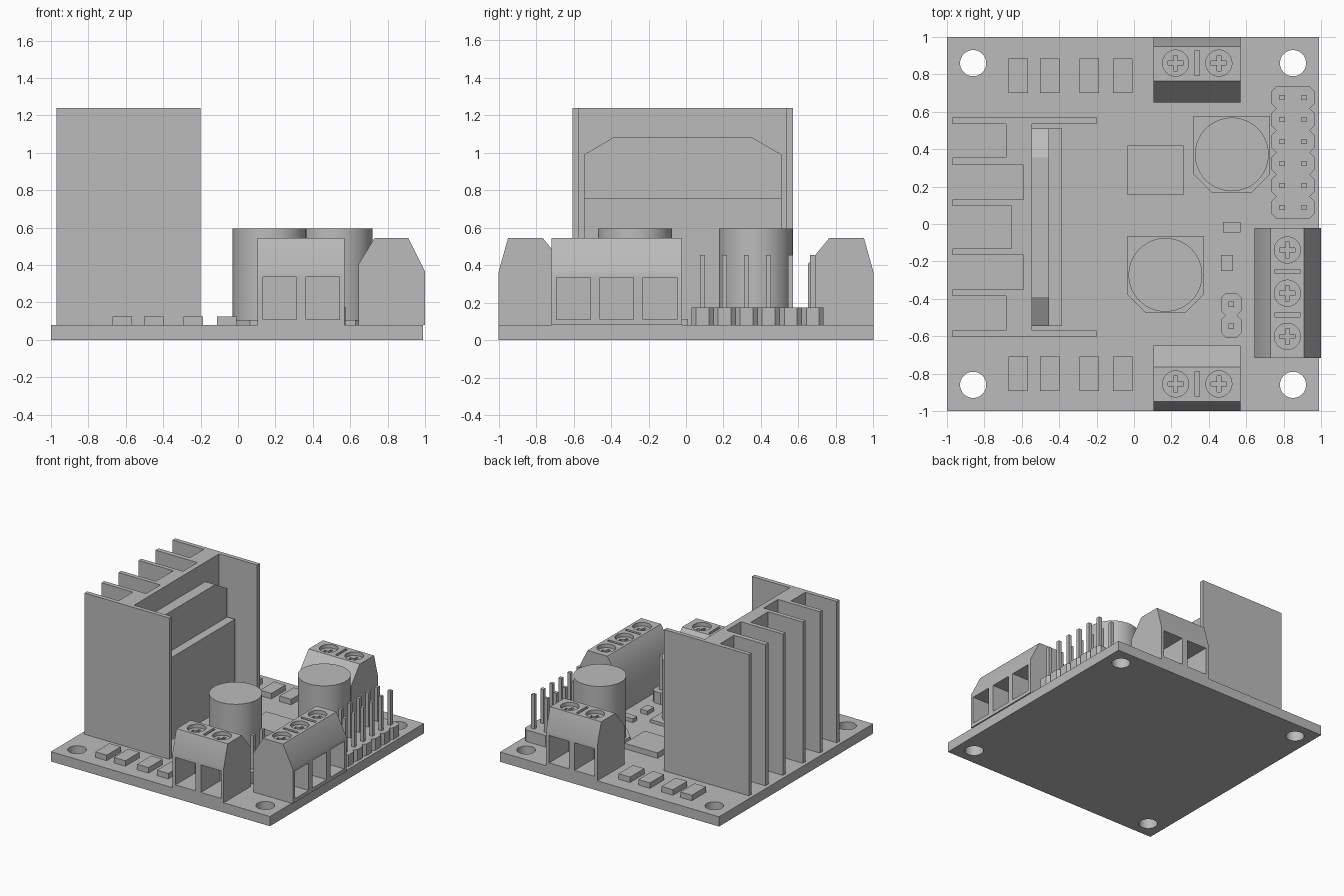
import bpy, bmesh
from math import sin, cos, pi, radians
from mathutils import Matrix, Vector

if "Cube" in bpy.data.objects:
    bpy.data.objects.remove(bpy.data.objects["Cube"], do_unlink=True)

TOP = 0.08  # upper face of the board
grey = bpy.data.materials.new("plain grey")
grey.use_nodes = True
grey.diffuse_color = (0.5, 0.5, 0.5, 1)
grey.node_tree.nodes["Principled BSDF"].inputs["Base Color"].default_value = (0.5, 0.5, 0.5, 1)

# Takes a (y, z) profile and extrudes it along x
ALONG_X = Matrix(((0, 0, 1, 0), (1, 0, 0, 0), (0, 1, 0, 0), (0, 0, 0, 1)))


def prism(bm, pts, lo, hi, m=Matrix()):
    a = [bm.verts.new(m @ Vector((x, y, lo))) for x, y in pts]
    b = [bm.verts.new(m @ Vector((x, y, hi))) for x, y in pts]
    bm.faces.new(a[::-1])
    bm.faces.new(b)
    n = len(pts)
    for i in range(n):
        j = (i + 1) % n
        bm.faces.new((a[i], a[j], b[j], b[i]))


def rect(x0, x1, y0, y1):
    return [(x0, y0), (x1, y0), (x1, y1), (x0, y1)]


def circle(x, y, r, n=40):
    return [(x + r * cos(2 * pi * i / n), y + r * sin(2 * pi * i / n)) for i in range(n)]


def cross(x, y, r, w):
    quarter = [(r, -w), (r, w), (w, w)]
    pts = []
    for k in range(4):
        c, s = round(cos(k * pi / 2)), round(sin(k * pi / 2))
        pts += [(x + c * p - s * q, y + s * p + c * q) for p, q in quarter]
    return pts


def make(name, bm):
    bmesh.ops.recalc_face_normals(bm, faces=bm.faces)
    me = bpy.data.meshes.new(name)
    bm.to_mesh(me)
    bm.free()
    me.materials.append(grey)
    ob = bpy.data.objects.new(name, me)
    bpy.context.collection.objects.link(ob)
    return ob


def solid(name, pts, lo, hi, m=Matrix()):
    bm = bmesh.new()
    prism(bm, pts, lo, hi, m)
    return make(name, bm)


def activate(ob):
    bpy.ops.object.select_all(action='DESELECT')
    ob.select_set(True)
    bpy.context.view_layer.objects.active = ob


def cut(ob, bm):
    cutter = make("cutter", bm)
    cutter.hide_render = True
    mod = ob.modifiers.new("cut", 'BOOLEAN')
    mod.operation = 'DIFFERENCE'
    mod.solver = 'EXACT'
    mod.object = cutter
    activate(ob)
    bpy.ops.object.modifier_apply(modifier=mod.name)
    bpy.data.objects.remove(cutter, do_unlink=True)


def smooth(ob):
    activate(ob)
    bpy.ops.object.shade_smooth_by_angle(angle=radians(35))


# Board with four mounting holes
board = solid("circuit_board", rect(-1, 0.99, -1, 1), 0, TOP)
holes = bmesh.new()
for x in (-0.86, 0.85):
    for y in (-0.86, 0.86):
        prism(holes, circle(x, y, 0.07), -0.1, 0.2)
cut(board, holes)
smooth(board)

# Heatsink: one comb-shaped profile, gaps listed as (top, bottom, depth)
gaps = [(0.535, 0.355, -0.685), (0.315, 0.13, -0.59), (0.095, -0.13, -0.655),
        (-0.165, -0.35, -0.59), (-0.385, -0.57, -0.685)]
back, spine, wing = -0.97, -0.545, -0.2
comb = [(back, 0.57)]
for hi, lo, x in gaps:
    comb += [(back, hi), (x, hi), (x, lo), (back, lo)]
comb += [(back, -0.605), (wing, -0.605), (wing, -0.57), (spine, -0.57),
         (spine, 0.535), (wing, 0.535), (wing, 0.57)]
solid("heatsink", comb, TOP, 1.24)

# Power chip: chamfered metal tab and thicker body
tab = [(-0.545, TOP), (0.51, TOP), (0.51, 0.99), (0.355, 1.08), (-0.39, 1.08), (-0.545, 0.99)]
solid("power_chip_tab", tab, spine, -0.455, ALONG_X)
solid("power_chip_body", rect(-0.545, 0.51, TOP, 0.755), -0.455, -0.385, ALONG_X)

# Small surface-mounted parts
for row, y in (("front", -0.8), ("back", 0.793)):
    for i, x in enumerate((-0.62, -0.45, -0.24, -0.06)):
        solid(f"{row}_diode_{i + 1}", rect(x - 0.052, x + 0.052, y - 0.092, y + 0.092), TOP, 0.125)
solid("regulator", rect(-0.035, 0.265, 0.155, 0.42), TOP, 0.125)
solid("resistor", rect(0.475, 0.57, -0.045, 0.01), TOP, 0.112)
solid("indicator_light", rect(0.465, 0.53, -0.25, -0.165), TOP, 0.112)


# Capacitors: square foot with two cut corners and a rounded can
def capacitor(name, x, y):
    h, c = 0.205, 0.1
    foot = [(x - h, y + h), (x - h, y - h + c), (x - h + c, y - h),
            (x + h - c, y - h), (x + h, y - h + c), (x + h, y + h)]
    solid(name + "_foot", foot, TOP, 0.105)
    bm = bmesh.new()
    prism(bm, circle(x, y, 0.197, 64), 0.1, 0.595)
    rim = [e for e in bm.edges if all(v.co.z > 0.5 for v in e.verts)]
    bmesh.ops.bevel(bm, geom=rim, offset=0.014, segments=3, profile=0.5, affect='EDGES')
    smooth(make(name + "_can", bm))


capacitor("front_capacitor", 0.168, -0.272)
capacitor("back_capacitor", 0.523, 0.372)


# Screw terminals, built facing -y from the middle of the outer lower edge
def terminal(name, place, count, length, shape, screw_y):
    lip, flat, depth = shape
    profile = [(0, TOP), (depth, TOP), (depth, 0.405), (flat, 0.545), (lip, 0.545), (0, 0.365)]
    ob = solid(name, profile, -length / 2, length / 2, place @ ALONG_X)
    pitch = 0.231
    xs = [(i - (count - 1) / 2) * pitch for i in range(count)]
    wells, grooves = bmesh.new(), bmesh.new()
    for x in xs:
        prism(wells, rect(x - 0.09, x + 0.09, -0.1, 0.25), 0.11, 0.335, place)
        prism(wells, circle(x, screw_y, 0.07, 32), 0.515, 0.6, place)
        prism(grooves, cross(x, screw_y, 0.042, 0.011), 0.495, 0.6, place)
    for x in xs[:-1]:
        m = x + pitch / 2
        prism(wells, rect(m - 0.011, m + 0.011, screw_y - 0.067, screw_y + 0.067), 0.52, 0.6, place)
    cut(ob, wells)
    cut(ob, grooves)
    smooth(ob)


def turn(x, y, degrees):
    return Matrix.Translation((x, y, 0)) @ Matrix.Rotation(radians(degrees), 4, 'Z')


terminal("front_terminal", turn(0.338, -1, 0), 2, 0.465, (0.05, 0.235, 0.35), 0.145)
terminal("back_terminal", turn(0.338, 1, 180), 2, 0.465, (0.05, 0.235, 0.35), 0.14)
terminal("side_terminal", turn(1, -0.37, 90), 3, 0.695, (0.09, 0.27, 0.355), 0.18)


# Pin headers: notched strip with square pins
def header(name, x, y, columns, rows, pitch=0.1177):
    half = columns * pitch / 2 - 0.003
    c = 0.025
    right = []
    for i in range(rows):
        y0 = y + (i - rows / 2) * pitch
        right += [(half - c, y0), (half, y0 + c), (half, y0 + pitch - c)]
    right.append((half - c, y + rows / 2 * pitch))
    outline = [(x + p, q) for p, q in right] + [(x - p, q) for p, q in reversed(right)]
    solid(name + "_strip", outline, TOP, 0.175)
    pins = bmesh.new()
    w = 0.014
    for i in range(columns):
        for j in range(rows):
            px = x + (i - (columns - 1) / 2) * pitch
            py = y + (j - (rows - 1) / 2) * pitch
            prism(pins, rect(px - w, px + w, py - w, py + w), 0.17, 0.455)
    make(name + "_pins", pins)


header("control_header", 0.85, 0.382, 2, 6)
header("jumper_header", 0.52, -0.488, 1, 2)
